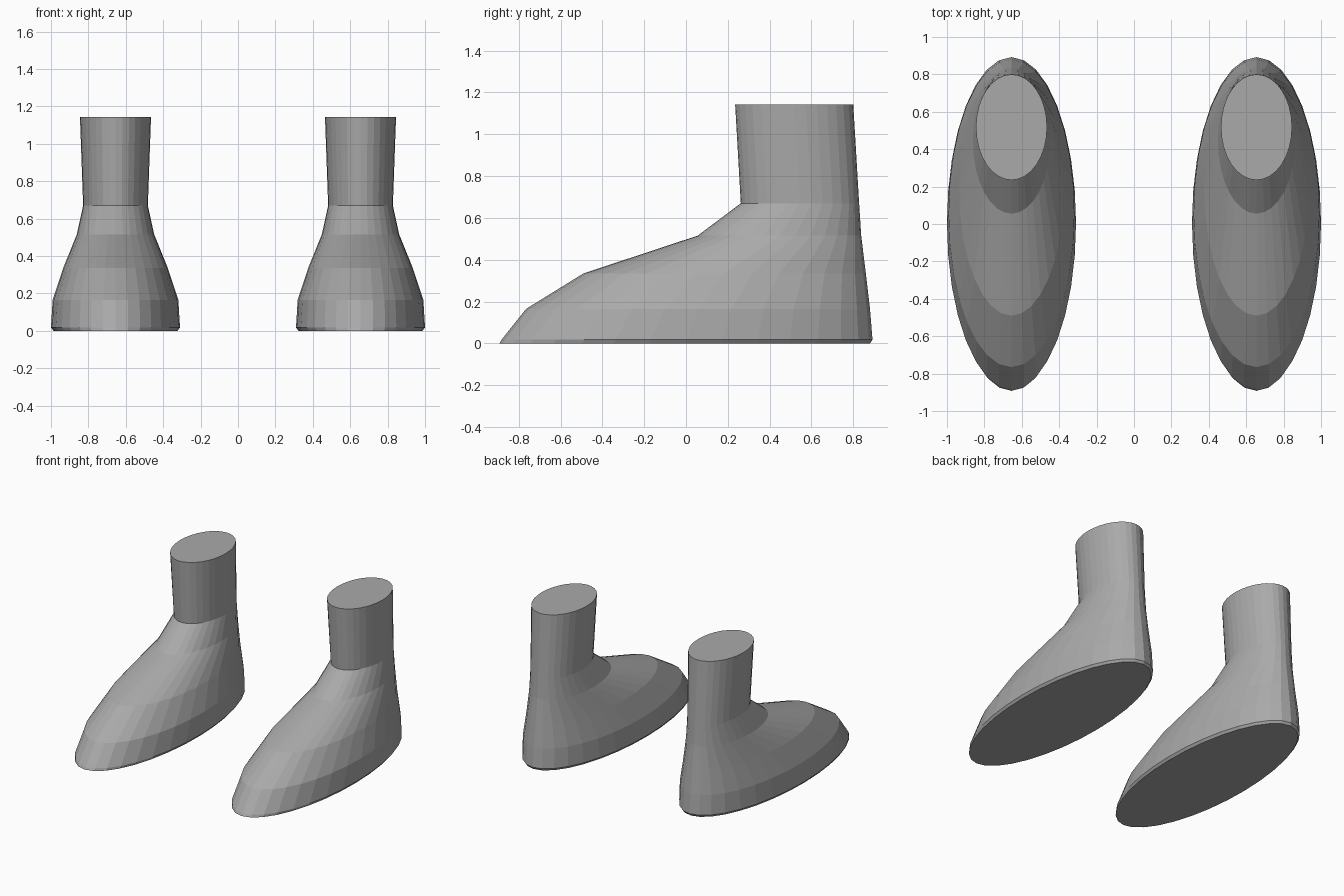
import bpy, bmesh, math

if "Cube" in bpy.data.objects:
    bpy.data.objects.remove(bpy.data.objects["Cube"])

SIDES = 32
# ring: height, front y, back y, half width
RINGS = [
    (0.00, -0.892, 0.880, 0.332),
    (0.018, -0.882, 0.892, 0.345),
    (0.165, -0.765, 0.880, 0.336),
    (0.335, -0.490, 0.860, 0.280),
    (0.515, 0.055, 0.838, 0.207),
    (0.670, 0.262, 0.828, 0.173),
    (1.143, 0.235, 0.800, 0.190),
]

grey = bpy.data.materials.new("plain grey")
grey.diffuse_color = (0.4, 0.4, 0.4, 1)
grey.use_nodes = True
grey.node_tree.nodes["Principled BSDF"].inputs["Base Color"].default_value = grey.diffuse_color


def make_boot(name, cx):
    """Loft stacked ellipses from sole to ankle and close both ends."""
    bm = bmesh.new()
    loops = []
    for z, front, back, half in RINGS:
        cy, ry = (front + back) / 2, (back - front) / 2
        loops.append([
            bm.verts.new((cx + half * math.sin(2 * math.pi * i / SIDES),
                          cy - ry * math.cos(2 * math.pi * i / SIDES), z))
            for i in range(SIDES)])
    for low, high in zip(loops, loops[1:]):
        for i in range(SIDES):
            j = (i + 1) % SIDES
            bm.faces.new((low[i], low[j], high[j], high[i]))
    bm.faces.new(loops[0][::-1])   # sole
    bm.faces.new(loops[-1])        # ankle top
    bmesh.ops.recalc_face_normals(bm, faces=bm.faces)
    mesh = bpy.data.meshes.new(name)
    bm.to_mesh(mesh)
    bm.free()
    mesh.materials.append(grey)
    bpy.context.collection.objects.link(bpy.data.objects.new(name, mesh))


# matching pair of feet
make_boot("left_foot", 0.655)
make_boot("right_foot", -0.655)
